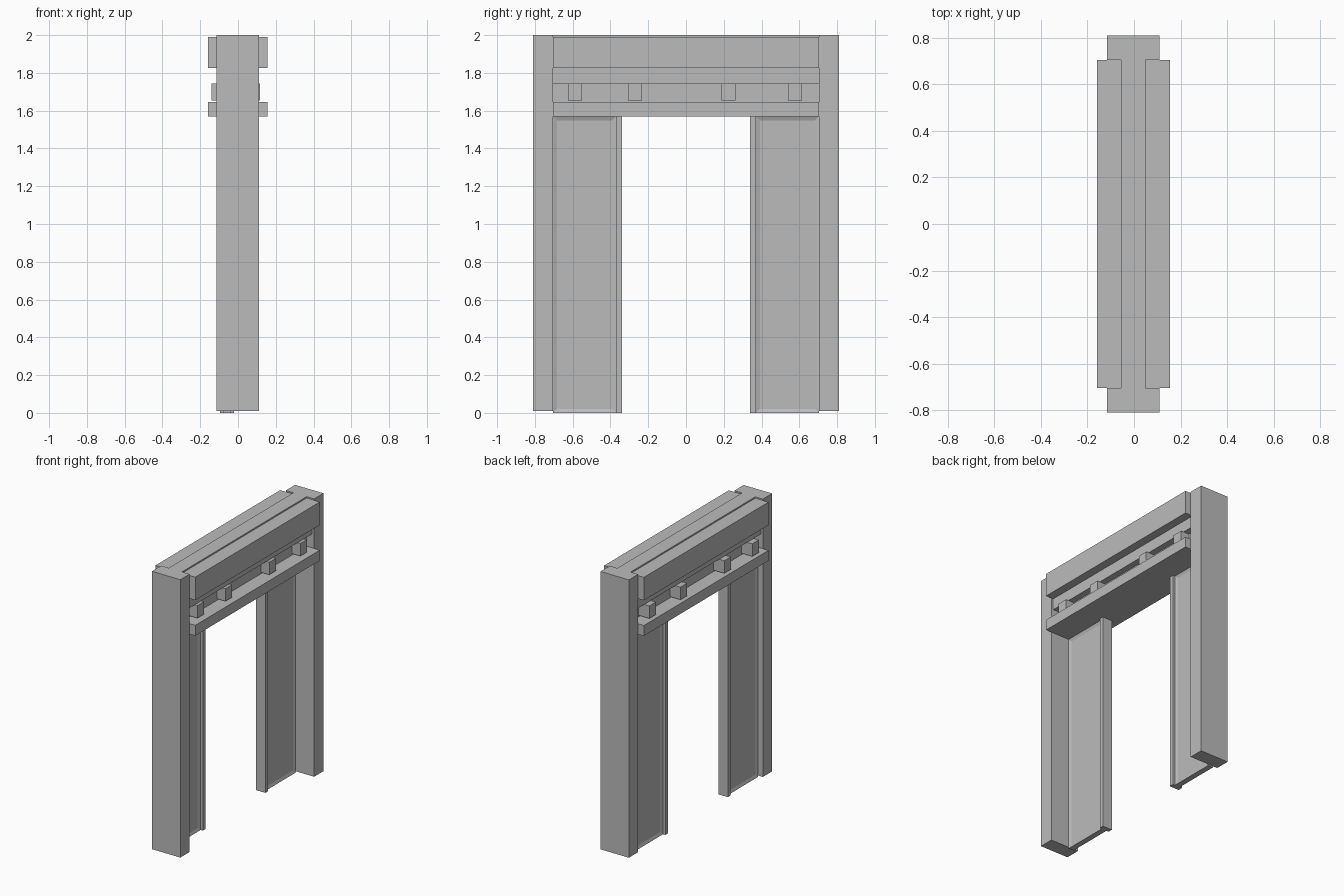
import bpy
import bmesh
from mathutils import Vector

old = bpy.data.objects.get("Cube")
if old:
    bpy.data.objects.remove(old, do_unlink=True)

grey = bpy.data.materials.new("plain grey")
grey.use_nodes = True
grey.diffuse_color = (0.5, 0.5, 0.5, 1)
grey.node_tree.nodes["Principled BSDF"].inputs["Base Color"].default_value = (0.5, 0.5, 0.5, 1)


def box(name, x, y, z, inset=None):
    """Box from (min, max) ranges; inset=(margin, depth) recesses both x faces."""
    bm = bmesh.new()
    bmesh.ops.create_cube(bm, size=1)
    for v in bm.verts:
        v.co = Vector([r[0] if c < 0 else r[1] for c, r in zip(v.co, (x, y, z))])
    bm.normal_update()
    if inset:
        sides = [f for f in bm.faces if abs(f.normal.x) > 0.9]
        bmesh.ops.inset_individual(bm, faces=sides, thickness=inset[0])
        for f in sides:
            bmesh.ops.translate(bm, verts=f.verts, vec=-f.normal * inset[1])
    mesh = bpy.data.meshes.new(name)
    bm.to_mesh(mesh)
    bm.free()
    mesh.materials.append(grey)
    obj = bpy.data.objects.new(name, mesh)
    bpy.context.collection.objects.link(obj)
    return obj


MID = -0.0025      # centre of the frame's thickness
SPAN = 0.705       # half width between the posts
HEAD = 1.57        # underside of the header


def mirrored(s, a, b, centre=0.0):
    return tuple(sorted((centre + s * a, centre + s * b)))


# Header: thin core, with a thicker backing above the block recess
box("header_core", (MID - 0.0525, MID + 0.0525), (-SPAN, SPAN), (HEAD, 2.0))
box("header_backing", (MID - 0.097, MID + 0.097), (-SPAN, SPAN), (1.745, 1.9))

# Rails on both faces of the header
for s, side in ((1, "left"), (-1, "right")):
    x = mirrored(s, 0.0525, 0.1575, MID)
    box(f"upper_rail_{side}", x, (-SPAN, SPAN), (1.825, 1.99))
    box(f"lower_rail_{side}", x, (-SPAN, SPAN), (HEAD, 1.645))

# Small blocks passing through the recess between the rails
for i, y in enumerate((-0.587, -0.27, 0.225, 0.577)):
    box(f"header_block_{i + 1}", (-0.14, 0.116), (y - 0.037, y + 0.037), (1.655, 1.745))

# Posts and half-open sliding doors at each end
for s, end in ((1, "back"), (-1, "front")):
    box(f"post_{end}", (-0.115, 0.11), mirrored(s, SPAN, 0.81), (0.01, 2.0))
    box(f"door_panel_{end}", (-0.077, -0.037), mirrored(s, 0.37, SPAN), (0, HEAD),
        inset=(0.03, 0.008))
    box(f"door_edge_{end}", (-0.095, -0.02), mirrored(s, 0.338, 0.37), (0, HEAD))
